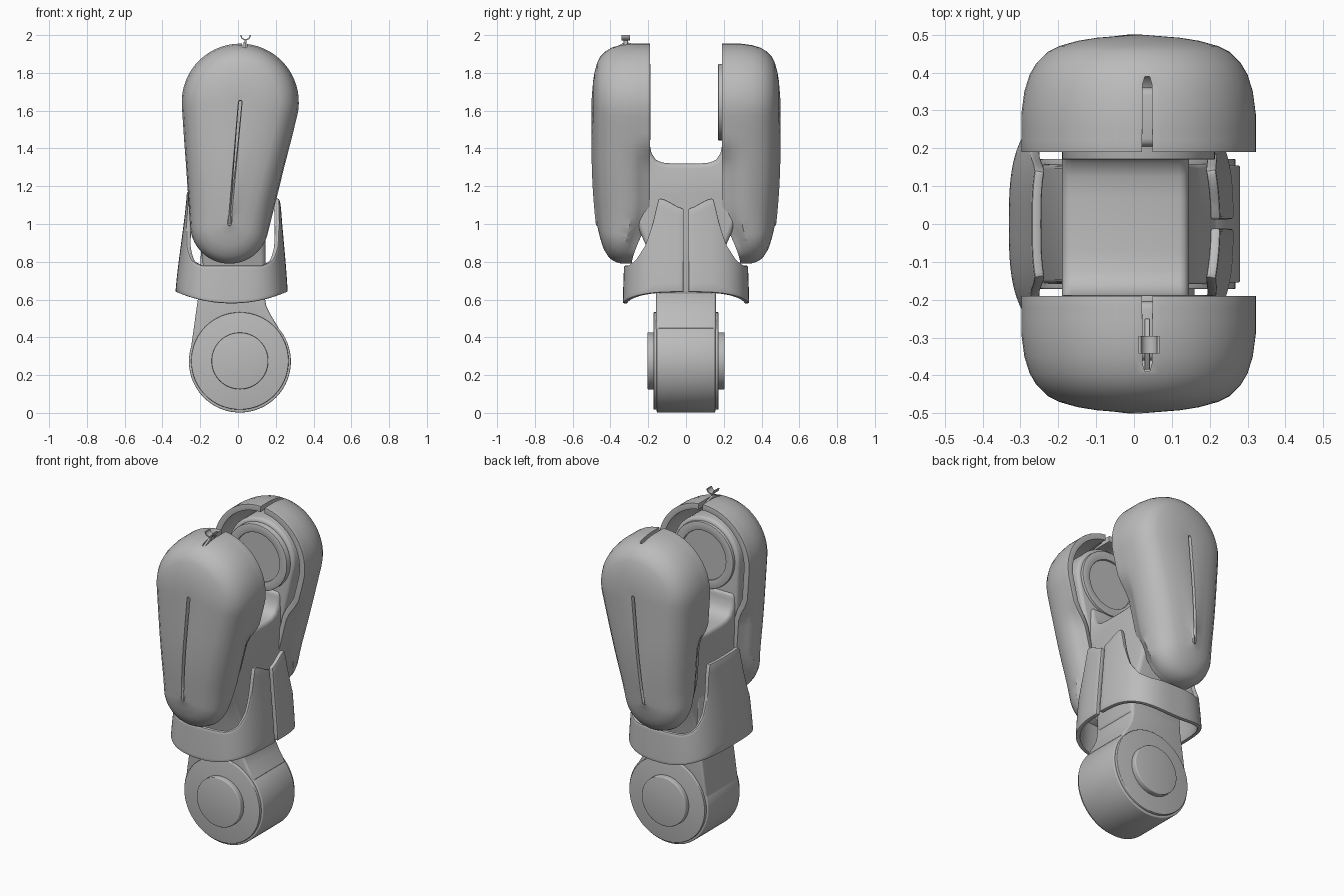
import bpy, bmesh, math
from mathutils import Vector

if "Cube" in bpy.data.objects:
    bpy.data.objects.remove(bpy.data.objects["Cube"], do_unlink=True)

grey = bpy.data.materials.new("plain grey")
grey.use_nodes = True
COLOR = (0.5, 0.5, 0.5, 1)
grey.diffuse_color = COLOR
grey.node_tree.nodes["Principled BSDF"].inputs["Base Color"].default_value = COLOR


def add(name, bm, flip_check=True):
    """Turn a bmesh into a grey object with normals facing outward."""
    bmesh.ops.recalc_face_normals(bm, faces=bm.faces)
    if flip_check:
        mid = sum((v.co for v in bm.verts), Vector()) / len(bm.verts)
        if sum(f.normal.dot(f.calc_center_median() - mid) * f.calc_area() for f in bm.faces) < 0:
            bmesh.ops.reverse_faces(bm, faces=bm.faces)
    mesh = bpy.data.meshes.new(name)
    bm.to_mesh(mesh)
    bm.free()
    mesh.materials.append(grey)
    ob = bpy.data.objects.new(name, mesh)
    bpy.context.collection.objects.link(ob)
    return ob


def finish(ob, bevel=0.0, segments=3, angle=35):
    """Bevel, apply modifiers and smooth-shade."""
    bpy.ops.object.select_all(action='DESELECT')
    ob.select_set(True)
    bpy.context.view_layer.objects.active = ob
    if bevel:
        m = ob.modifiers.new("Bevel", 'BEVEL')
        m.width, m.segments, m.limit_method = bevel, segments, 'ANGLE'
        m.angle_limit = math.radians(40)
    for m in list(ob.modifiers):
        bpy.ops.object.modifier_apply(modifier=m.name)
    bpy.ops.object.shade_smooth_by_angle(angle=math.radians(angle))
    return ob


def loft(rings, closed=True, cap=False):
    bm = bmesh.new()
    loops = [[bm.verts.new(p) for p in ring] for ring in rings]
    n = len(loops[0])
    for a, b in zip(loops, loops[1:]):
        for i in range(n if closed else n - 1):
            j = (i + 1) % n
            bm.faces.new((a[i], a[j], b[j], b[i]))
    if cap:
        bm.faces.new(loops[0])
        bm.faces.new(loops[-1])
    return bm


def prism(name, outline, lo, hi, axis, bevel=0.01):
    """Extrude a 2D outline along x (outline y,z) or y (outline x,z)."""
    place = (lambda a, b, t: (t, a, b)) if axis == 'x' else (lambda a, b, t: (a, t, b))
    bm = loft([[place(a, b, t) for a, b in outline] for t in (lo, hi)], cap=True)
    return finish(add(name, bm), bevel)


def circle(x, z, r, n=64):
    return [(x + r * math.cos(2 * math.pi * i / n), z + r * math.sin(2 * math.pi * i / n)) for i in range(n)]


def teardrop(top, bottom, inset=0.0, n=32):
    """Outline hugging two circles given as (x, z, radius)."""
    dx, dz = top[0] - bottom[0], top[1] - bottom[1]
    lean = math.atan2(dz, dx)
    spread = math.acos((bottom[2] - top[2]) / math.hypot(dx, dz))
    pts = []
    for (x, z, r), a0, a1 in ((top, lean - spread, lean + spread),
                              (bottom, lean + spread, lean - spread + 2 * math.pi)):
        r = max(r - inset, 0.008)
        pts += [(x + r * math.cos(a0 + (a1 - a0) * i / n), z + r * math.sin(a0 + (a1 - a0) * i / n))
                for i in range(n + 1)]
    # Subdivide the two straight flanks
    out = []
    for p, q in zip(pts, pts[1:] + pts[:1]):
        out.append(p)
    flank = lambda p, q: [(p[0] + (q[0] - p[0]) * k / 14, p[1] + (q[1] - p[1]) * k / 14) for k in range(1, 14)]
    return out[:n + 1] + flank(out[n], out[n + 1]) + out[n + 1:] + flank(out[-1], out[0])


def smooth(a, b, t):
    t = min(max((t - a) / (b - a), 0), 1)
    return t * t * (3 - 2 * t)


TOP, LOW = (0.012, 1.645, 0.31), (-0.045, 1.0, 0.21)
DOME = ((0, .19), (0, .22), (0, .25), (0, .29), (.008, .35), (.022, .395), (.04, .425),
        (.07, .455), (.1, .47), (.15, .484), (.2, .492), (.3, .5))


def shell_ring(side, inset, depth):
    ring = []
    for x, z in teardrop(TOP, LOW, inset):
        # Pinch the rim along the lower flanks
        pinch = 0.05 * (1 - smooth(1.3, 1.45, z)) * (1 - smooth(.19, .3, depth)) * smooth(.8, .95, z)
        x -= math.copysign(pinch, x + 0.03) if abs(x + 0.03) > 0.06 else 0
        rim = 0.19 + 0.1 * (1 - smooth(.76, 1.1, z))
        crown = 0.5 - 0.05 * max(0, (1.4 - z) / .6) ** 2
        ring.append((x, side * (rim + (depth - .19) * (crown - rim) / .31), z))
    return ring


for side, label in ((-1, "front"), (1, "back")):
    # Hollow outer cover with a slot in its crown
    ob = add(label + "_cover", loft([shell_ring(side, d, y) for d, y in DOME], cap=False))
    solid = ob.modifiers.new("Wall", 'SOLIDIFY')
    solid.thickness, solid.offset = 0.035, -1
    slot = [(.021, side * .15), (.049, side * .15), (.047, side * .37), (.041, side * .39),
            (.029, side * .39), (.023, side * .37)]
    cutter = add("slot_cutter", loft([[(x, y, z) for x, y in slot] for z in (1.82, 2.1)], cap=True))
    cutter.hide_render = True
    cut = ob.modifiers.new("Slot", 'BOOLEAN')
    cut.object, cut.operation, cut.solver = cutter, 'DIFFERENCE', 'EXACT'
    finish(ob, 0.009, 3)
    bpy.data.objects.remove(cutter, do_unlink=True)

    # Fork arm inside the cover, with its bearing ring and hub face
    face = .17 if side > 0 else .188
    prism(label + "_fork_arm", teardrop((.012, 1.645, .225), (-.03, 1.2, .165)), side * .205, side * .36, 'y', .02)
    prism(label + "_bearing_hub", circle(.012, 1.645, .15), side * (face + .012), side * .3, 'y', 0)
    inner, outer = circle(.012, 1.645, .15), circle(.012, 1.645, .202)
    steps = ((inner, face + .03), (inner, face), (outer, face), (outer, .3))
    finish(add(label + "_bearing_ring", loft([[(x, side * y, z) for x, z in o] for o, y in steps])), .004, 2)

    # Lower joint flange and hub
    prism(label + "_joint_flange", circle(.01, .275, .258), side * .14, side * .172, 'y', .004)
    prism(label + "_joint_hub", circle(.01, .275, .15), side * .16, side * .205, 'y', .005)

# Fork yoke: saddle between the two arms
half = [(.155, .62), (.165, .78), (.24, .95), (.31, 1.15), (.33, 1.42), (.195, 1.46),
        (.192, 1.42), (.183, 1.375), (.16, 1.34), (.125, 1.325), (.07, 1.32)]
prism("fork_yoke", half + [(-y, z) for y, z in reversed(half)], -.19, .145, 'x', .025)

# Lower joint barrel and the neck rising from it
prism("joint_barrel", circle(.01, .272, .27, 80), -.155, .155, 'y', .006)
neck = [(-.255, .3), (-.21, .62), (-.19, .95), (.14, .95), (.14, .62), (.15, .565),
        (.175, .515), (.215, .45), (.2, .3)]
prism("neck", neck, -.158, .158, 'y', .012)


def cuff_top(x, y):
    a = abs(y)
    peak = 1.08 + .055 * smooth(0, .15, a) if x > 0 else 1.17
    knots = [(0, peak), (.155, peak), (.185, 1.0), (.22, .89), (.27, .81), (.31, .78), (1, .77)]
    for (a0, z0), (a1, z1) in zip(knots, knots[1:]):
        if a <= a1:
            return z0 + (z1 - z0) * (a - a0) / (a1 - a0)


def cuff_column(t, rows=10):
    c, s = math.cos(t), math.sin(t)
    u, v = (math.copysign(abs(k) ** (2 / 3), k) for k in (c, s))
    lo, hi = .64 - .06 * (1 - u * u), cuff_top(u, .33 * v)
    col = []
    for i in range(rows + 1):
        z = lo + (hi - lo) * i / rows
        k = smooth(.5, 1.3, z)
        col.append((-.035 + .012 * k + u * (.302 - .06 * k), v * (.335 - .025 * k), z))
    return col


# Cuff wrapped round the yoke, split on its left side
N = 140
start = 0.0075
cuff = add("cuff", loft([cuff_column(start + (2 * math.pi - 2 * start) * i / N) for i in range(N + 1)], closed=False))
wall = cuff.modifiers.new("Wall", 'SOLIDIFY')
wall.thickness, wall.offset = 0.026, -1
finish(cuff, 0.007, 2)

# Small hook standing in the front slot
arc = [(.04 + r * math.cos(a), 2.0 + r * math.sin(a))
       for r, seq in ((.028, range(13)), (.021, range(12, -1, -1)))
       for a in [math.pi * (1 + k / 12) for k in seq]]
prism("hook_cradle", arc, -.342, -.296, 'y', 0)
prism("hook_stem", [(.034, 1.92), (.046, 1.92), (.046, 1.975), (.034, 1.975)], -.33, -.308, 'y', .002)
prism("hook_lever", [(-.385, 1.91), (-.25, 1.93), (-.25, 1.945), (-.32, 1.965), (-.385, 1.93)], .028, .042, 'x', .002)
